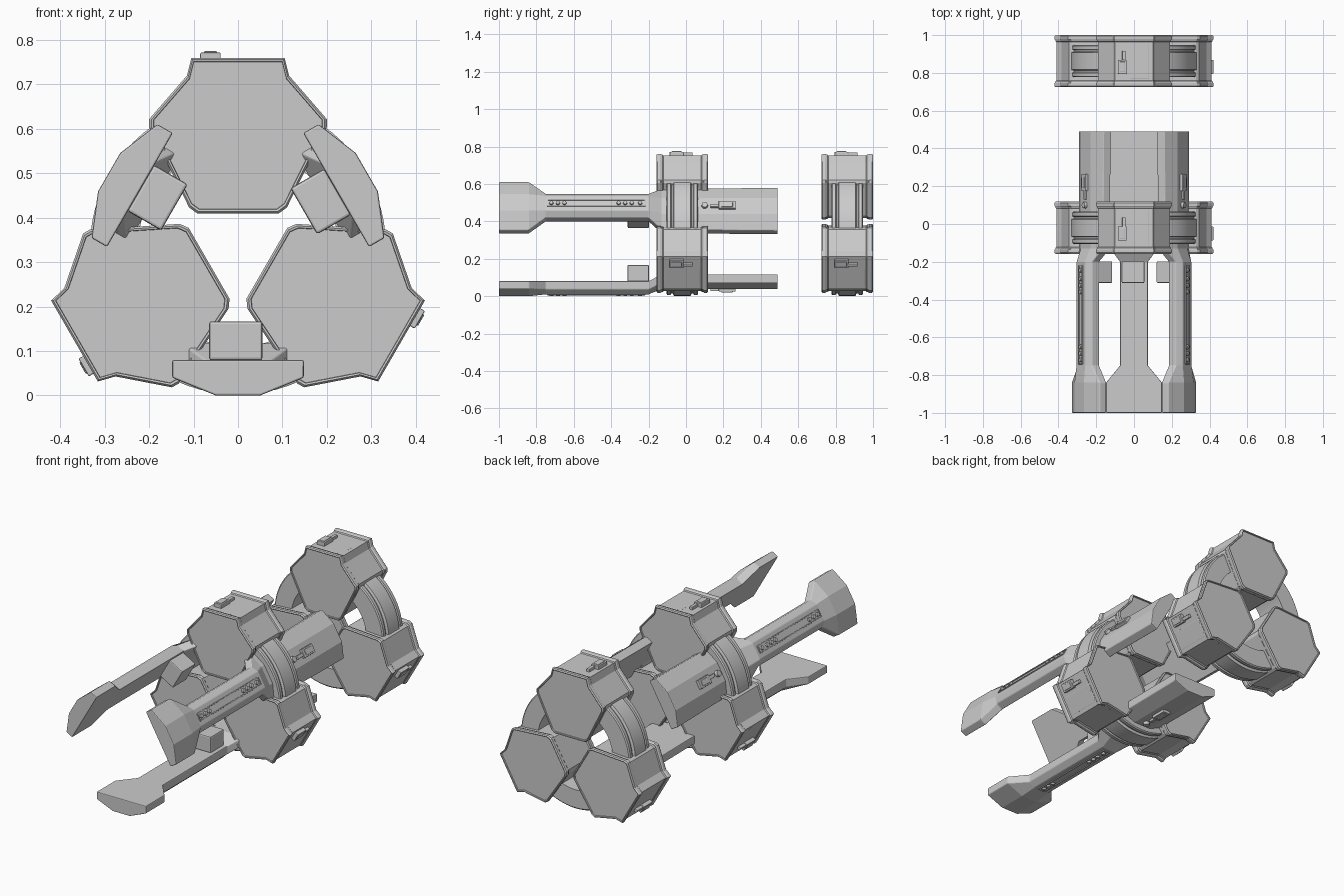
import bpy, bmesh, math
from mathutils import Matrix, Vector

if "Cube" in bpy.data.objects:
    bpy.data.objects.remove(bpy.data.objects["Cube"])

ZC = 0.335  # height of the central long axis


def place(angle, y=0.0):
    """Local frame: x = sideways, y = along the axis, z = outward radius."""
    return Matrix.Translation((0, y, ZC)) @ Matrix.Rotation(math.radians(angle), 4, 'Y')


def finish(name, bm, mat, bevel=0.0, smooth=False):
    bmesh.ops.transform(bm, matrix=mat, verts=bm.verts)
    bmesh.ops.recalc_face_normals(bm, faces=bm.faces)
    me = bpy.data.meshes.new(name)
    bm.to_mesh(me)
    bm.free()
    ob = bpy.data.objects.new(name, me)
    bpy.context.collection.objects.link(ob)
    if bevel:
        m = ob.modifiers.new("bevel", 'BEVEL')
        m.width, m.segments, m.limit_method = bevel, 2, 'ANGLE'
    if smooth:
        bpy.ops.object.select_all(action='DESELECT')
        ob.select_set(True)
        bpy.context.view_layer.objects.active = ob
        bpy.ops.object.shade_smooth_by_angle(angle=math.radians(35))
    return ob


def loft(sections, closed=False):
    """Skin a list of equal-length point loops; cap the ends unless closed."""
    bm = bmesh.new()
    loops = [[bm.verts.new(p) for p in s] for s in sections]
    n = len(loops[0])
    pairs = list(zip(loops, loops[1:])) + ([(loops[-1], loops[0])] if closed else [])
    for a, b in pairs:
        for i in range(n):
            j = (i + 1) % n
            bm.faces.new((a[i], a[j], b[j], b[i]))
    if not closed:
        bm.faces.new(loops[0])
        bm.faces.new(loops[-1][::-1])
    return bm


def box(name, mat, center, size, bevel=0.003):
    bm = bmesh.new()
    bmesh.ops.create_cube(bm, size=1)
    bmesh.ops.transform(bm, verts=bm.verts,
                        matrix=Matrix.Translation(center) @ Matrix.Diagonal((*size, 1)))
    return finish(name, bm, mat, bevel)


def knob(name, mat, center, radius, height):
    bm = bmesh.new()
    bmesh.ops.create_cone(bm, cap_ends=True, segments=16, radius1=radius,
                          radius2=radius * 0.85, depth=height,
                          matrix=Matrix.Translation(center))
    return finish(name, bm, mat, smooth=True)


# container pod: rimmed, recessed end caps
HALF = [(0.105, 0.425), (0.115, 0.385), (0.2, 0.287), (0.2, 0.27),
        (0.11, 0.088), (0.092, 0.075)]
OUTLINE = HALF + [(-x, r) for x, r in reversed(HALF)]
END = [(0.130, 0.945), (0.137, 0.95), (0.138, 0.975), (0.132, 1.0), (0.116, 1.0),
       (0.111, 0.98), (0.106, 0.98), (0.101, 0.955)]
STATIONS = [(-y, s) for y, s in END] + [(y, s) for y, s in reversed(END)]


def pod(name, angle, y0):
    mat, c = place(angle, y0), 0.255
    finish(name, loft([[(x * s, y, c + (r - c) * s) for x, r in OUTLINE]
                       for y, s in STATIONS]), mat)
    # latch on the outer face
    box(name + "_latch", mat, (-0.062, -0.03, 0.425), (0.046, 0.075, 0.024))
    box(name + "_latch_cover", mat, (-0.062, -0.03, 0.434), (0.030, 0.055, 0.012))
    box(name + "_latch_stem", mat, (-0.054, 0.03, 0.422), (0.018, 0.05, 0.022))
    # raised panel beside the latch
    box(name + "_panel", mat, (0.03, 0, 0.414), (0.10, 0.19, 0.008), 0.002)


# carrier ring that holds three pods
RING = [(0.225, -0.085), (0.322, -0.085), (0.328, -0.08), (0.328, -0.062),
        (0.320, -0.058), (0.320, -0.050), (0.333, -0.045)]
RING = RING + [(r, -y) for r, y in reversed(RING)]


def ring(name, y0):
    n = 72
    secs = []
    for i in range(n):
        a = 2 * math.pi * i / n
        secs.append([(r * math.sin(a), y, r * math.cos(a)) for r, y in RING])
    finish(name, loft(secs, closed=True), place(0, y0), smooth=True)


for group, y0 in (("front", -0.02), ("rear", 0.862)):
    ring(group + "_ring", y0)
    for i in range(3):
        pod(f"{group}_pod_{i + 1}", 120 * i, y0)

# arm stations: y, half width, outer half width, inner / edge / outer radius
ARM = [(-1.0, 0.148, 0.05, 0.255, 0.295, 0.335),
       (-0.84, 0.148, 0.05, 0.255, 0.295, 0.335),
       (-0.75, 0.074, 0.045, 0.255, 0.298, 0.325),
       (-0.20, 0.074, 0.045, 0.255, 0.298, 0.325),
       (-0.13, 0.125, 0.05, 0.218, 0.262, 0.296),
       (0.49, 0.132, 0.05, 0.218, 0.262, 0.296)]


def arm(name, angle):
    mat = place(angle)
    secs = [[(-w, y, a), (-w, y, b), (-o, y, c), (o, y, c), (w, y, b), (w, y, a)]
            for y, w, o, a, b, c in ARM]
    finish(name, loft(secs), mat, bevel=0.004)
    # inner block behind the beam
    box(name + "_block", mat, (0.005, -0.255, 0.212), (0.12, 0.115, 0.088), 0.006)
    # indicator strip: frame rails and knobs
    for s in (-1, 1):
        box(name + "_strip_rail", mat, (0.019 * s, -0.48, 0.326), (0.005, 0.52, 0.008), 0.001)
        box(name + "_strip_end", mat, (0, -0.48 + 0.26 * s, 0.326), (0.04, 0.005, 0.008), 0.001)
    for y in (-0.72, -0.685, -0.65, -0.36, -0.325, -0.29, -0.245):
        knob(name + "_strip_knob", mat, (0, y, 0.327), 0.012, 0.014)
    # fittings on the rear plate
    knob(name + "_plate_knob", mat, (0, 0.10, 0.300), 0.018, 0.022)
    box(name + "_plate_stem", mat, (0.003, 0.155, 0.298), (0.018, 0.05, 0.018))
    box(name + "_plate_latch", mat, (0, 0.22, 0.300), (0.046, 0.09, 0.022))
    box(name + "_plate_latch_cover", mat, (0, 0.22, 0.309), (0.03, 0.06, 0.012))


for i, angle in enumerate((60, 180, 300)):
    arm(f"arm_{i + 1}", angle)
